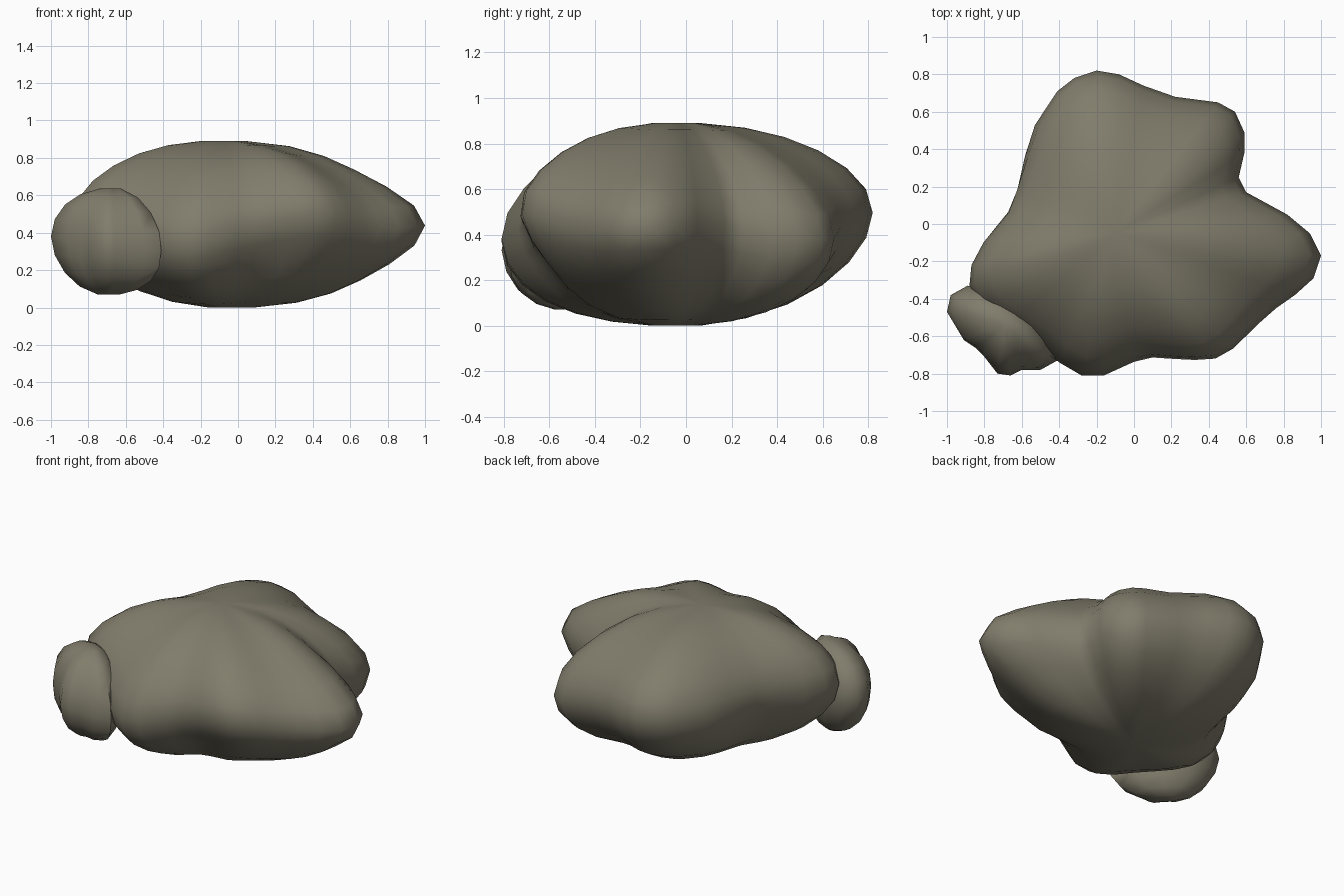
import bpy
import bmesh
import math

if "Cube" in bpy.data.objects:
    bpy.data.objects.remove(bpy.data.objects["Cube"], do_unlink=True)

# Single stone colour
stone = bpy.data.materials.new("olive grey stone")
stone_colour = (0.22, 0.205, 0.15, 1)
stone.diffuse_color = stone_colour
stone.use_nodes = True
shader = stone.node_tree.nodes["Principled BSDF"]
shader.inputs["Base Color"].default_value = stone_colour
shader.inputs["Roughness"].default_value = 0.9


def bump(angle, centre, width):
    """Smooth periodic bump around a compass angle, in degrees."""
    offset = (angle - centre + 180) % 360 - 180
    return math.exp(-(offset / width) ** 2)


def build_rock(name, outline, top, base, height, rings, cap, lift, squeeze):
    """Stack scaled copies of an outline on an elliptical profile.

    top and base are the pole positions, cap is the relative size of the flat
    ends, lift raises lobes by angle and squeeze narrows the rings.
    """
    bm = bmesh.new()
    low, high = height
    middle, half = (low + high) / 2, (high - low) / 2
    start = math.asin(cap)
    layers = []
    for ring in range(rings):
        theta = start + (math.pi - 2 * start) * ring / (rings - 1)
        level = math.cos(theta) / math.cos(start)
        spread = math.sin(theta)
        blend = (1 - level) / 2
        cx = top[0] + (base[0] - top[0]) * blend
        cy = top[1] + (base[1] - top[1]) * blend
        layer = []
        for x, y in outline:
            angle = math.degrees(math.atan2(y - cy, x - cx))
            size = spread * squeeze(angle, level)
            rise = lift(angle) * (spread ** 2 - cap ** 2)
            layer.append(bm.verts.new((cx + (x - cx) * size,
                                       cy + (y - cy) * size,
                                       middle + half * level + rise)))
        layers.append(layer)
    count = len(outline)
    for upper, lower in zip(layers, layers[1:]):
        for i in range(count):
            j = (i + 1) % count
            bm.faces.new((upper[i], lower[i], lower[j], upper[j]))
    # Flat ends as triangle fans
    for layer in (layers[0], layers[-1]):
        cap_face = bm.faces.new(layer)
        bmesh.ops.poke(bm, faces=[cap_face])
    bmesh.ops.recalc_face_normals(bm, faces=bm.faces[:])
    mesh = bpy.data.meshes.new(name)
    bm.to_mesh(mesh)
    bm.free()
    mesh.materials.append(stone)
    rock = bpy.data.objects.new(name, mesh)
    bpy.context.collection.objects.link(rock)
    bpy.ops.object.select_all(action="DESELECT")
    rock.select_set(True)
    bpy.context.view_layer.objects.active = rock
    bpy.ops.object.shade_smooth_by_angle(angle=math.radians(60))
    return rock


# Large lobed boulder
boulder_outline = [
    (1, -.17), (.94, -.05), (.82, .05), (.6, .17), (.56, .25), (.59, .38),
    (.59, .49), (.54, .6), (.45, .65), (.22, .68), (.05, .74), (-.08, .8),
    (-.2, .82), (-.32, .78), (-.41, .71), (-.53, .53), (-.59, .37),
    (-.66, .19), (-.7, .07), (-.81, -.1), (-.87, -.22), (-.88, -.33),
    (-.8, -.45), (-.68, -.54), (-.52, -.64), (-.4, -.74), (-.28, -.81),
    (-.16, -.81), (0, -.74), (.1, -.72), (.22, -.73), (.33, -.735),
    (.44, -.725), (.53, -.67), (.6, -.6), (.67, -.53), (.76, -.45),
    (.86, -.38), (.96, -.29),
]


def boulder_lift(angle):
    return (.045 * bump(angle, -52, 20) - .02 * bump(angle, -22, 16)
            - .08 * bump(angle, -110, 28) + .055 * bump(angle, 105, 30)
            - .07 * bump(angle, 48, 20) + .04 * bump(angle, -168, 24))


def boulder_squeeze(angle, level):
    # Sloped shoulders, a hollow under the front left lobe, a back groove
    shoulder = 4 * level ** 2 * (1 - level ** 2)
    slope = shoulder * (.1 * bump(angle, -3, 26) + .02 * (1 + level))
    hollow = .1 * math.exp(-((level + .5) / .35) ** 2) * bump(angle, -65, 18)
    groove = .1 * math.exp(-((level + .35) / .5) ** 2) * bump(angle, 160, 16)
    return 1 - slope - hollow - groove


build_rock("large_boulder", boulder_outline, (-.1, -.05), (-.05, -.05),
           (0, .89), 13, .13, boulder_lift, boulder_squeeze)

# Small flattened rock leaning on the front right
small_outline = [
    (-1, -.47), (-.98, -.38), (-.89, -.33), (-.75, -.34), (-.58, -.42),
    (-.45, -.56), (-.41, -.73), (-.5, -.78), (-.6, -.78), (-.66, -.81),
    (-.73, -.8), (-.8, -.71), (-.85, -.66), (-.91, -.62),
]


def small_lift(angle):
    return .03 * bump(angle, 160, 50) - .05 * bump(angle, -40, 50)


def small_squeeze(angle, level):
    # Shallow chisel marks on the upper and lower halves
    return 1 - .05 * abs(level) * math.sin(math.radians(angle * 3))


build_rock("small_rock", small_outline, (-.68, -.53), (-.69, -.52),
           (.07, .635), 9, .2, small_lift, small_squeeze)
